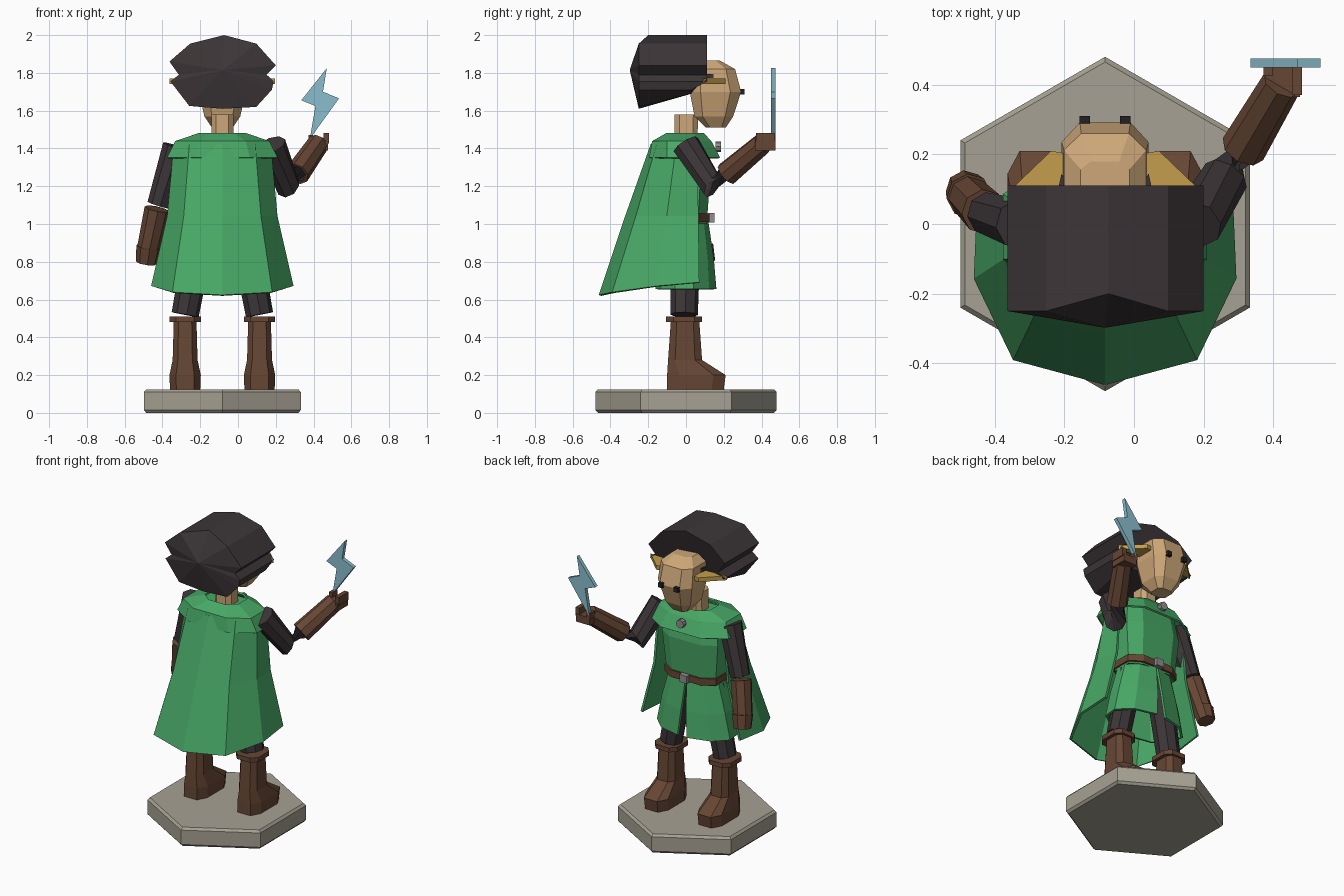
import bpy, bmesh, math
from mathutils import Vector

cube = bpy.data.objects.get("Cube")
if cube:
    bpy.data.objects.remove(cube)

CX = -0.083  # centre line of the figure


def material(name, *srgb):
    rgb = [((c / 255 + 0.055) / 1.055) ** 2.4 for c in srgb]
    m = bpy.data.materials.new(name)
    m.use_nodes = True
    m.diffuse_color = (*rgb, 1)
    m.node_tree.nodes["Principled BSDF"].inputs["Base Color"].default_value = (*rgb, 1)
    return m


green = material("cloak green", 72, 168, 102)
dark = material("charcoal cloth", 60, 53, 55)
leather = material("brown leather", 102, 70, 52)
stone = material("stone", 166, 161, 147)
skin = material("tan skin", 205, 167, 120)
gold = material("ochre ear", 196, 158, 76)
blue = material("pale blue", 138, 190, 206)
metal = material("grey metal", 145, 142, 140)
black = material("eye black", 34, 32, 36)


def loft(name, rings, mat, caps=True, closed=True, thick=0):
    """Skin a list of equal-length point rings."""
    bm = bmesh.new()
    rows = [[bm.verts.new(p) for p in ring] for ring in rings]
    n = len(rows[0])
    for a, b in zip(rows, rows[1:]):
        for i in range(n if closed else n - 1):
            j = (i + 1) % n
            bm.faces.new((a[i], a[j], b[j], b[i]))
    if caps:
        bm.faces.new(rows[0])
        bm.faces.new(rows[-1])
    bmesh.ops.recalc_face_normals(bm, faces=bm.faces)
    mesh = bpy.data.meshes.new(name)
    bm.to_mesh(mesh)
    bm.free()
    mesh.materials.append(mat)
    ob = bpy.data.objects.new(name, mesh)
    bpy.context.collection.objects.link(ob)
    if thick:
        mod = ob.modifiers.new("thickness", "SOLIDIFY")
        mod.thickness = thick
        mod.offset = 0
    return ob


def octagon(z, hw, y0, y1, cx=CX, cut=0.42):
    """Box outline with cut corners at height z."""
    c, d = hw * cut, (y1 - y0) / 2 * cut
    return [(cx + x, y, z) for x, y in (
        (-hw + c, y0), (hw - c, y0), (hw, y0 + d), (hw, y1 - d),
        (hw - c, y1), (-hw + c, y1), (-hw, y1 - d), (-hw, y0 + d))]


def box(name, centre, size, mat):
    x, y, z = centre
    a, b, c = (s / 2 for s in size)
    ring = [(-a, -b), (a, -b), (a, b), (-a, b)]
    return loft(name, [[(x + p, y + q, z + s) for p, q in ring] for s in (-c, c)], mat)


def limb(name, stations, mat, sides=8):
    """Tapered tube through (point, radius) stations."""
    pts = [Vector(p) for p, r in stations]
    rings = []
    for i, (p, r) in enumerate(stations):
        d = (pts[min(i + 1, len(pts) - 1)] - pts[max(i - 1, 0)]).normalized()
        u = d.cross(Vector((0.3, 1, 0.1))).normalized()
        v = d.cross(u)
        rings.append([pts[i] + r * (u * math.cos(t) + v * math.sin(t))
                      for t in ((k + 0.5) * math.tau / sides for k in range(sides))])
    return loft(name, rings, mat)


def mirrored(half):
    """Left half of a row, ending on the centre line, completed to the right."""
    full = half + [(-x, y, z) for x, y, z in reversed(half[:-1])]
    return [(CX + x, y, z) for x, y, z in full]


# Hexagonal plinth with a chamfered edge
def hexagon(r, z):
    return [(CX + r * math.sin(k * math.pi / 3), r * math.cos(k * math.pi / 3), z) for k in range(6)]


loft("plinth", [hexagon(0.465, 0), hexagon(0.48, 0.015), hexagon(0.48, 0.11), hexagon(0.465, 0.125)], stone)

# Boots, legs and ears
for side, s in (("right", -1), ("left", 1)):
    bx = CX + s * 0.197
    loft(side + "_boot", [octagon(0.125, 0.08, -0.1, 0.2, bx), octagon(0.2, 0.083, -0.1, 0.21, bx),
                          octagon(0.28, 0.066, -0.095, 0.085, bx), octagon(0.49, 0.06, -0.08, 0.07, bx)], leather)
    loft(side + "_boot_cuff", [octagon(z, 0.083, -0.105, 0.085, bx) for z in (0.48, 0.51)], leather)
    limb(side + "_leg", [((CX + s * 0.11, 0, 0.98), 0.08), ((CX + s * 0.197, -0.01, 0.52), 0.073)], dark)
    ear = [(0.1, 0.2), (0.155, 0.21), (0.28, 0.09), (0.1, 0.1)]
    loft(side + "_ear", [[(CX + s * x, y, z) for x, y in ear] for z in (1.742, 1.77)], gold)
    box(side + "_eye", (CX + s * 0.058, 0.292, 1.7), (0.03, 0.035, 0.03), black)
    tuft = [(0.1, 0.1), (0.135, 0.1), (0.125, 0.145)]
    loft(side + "_sideburn", [[(CX + s * x, y, z) for x, y in tuft] for z in (1.772, 1.795)], dark)

# Torso, belt and buckle
loft("torso", [octagon(1.0, 0.178, -0.11, 0.11), octagon(1.28, 0.205, -0.12, 0.13),
               octagon(1.45, 0.18, -0.1, 0.1)], green)
loft("belt", [octagon(z, 0.19, -0.125, 0.125) for z in (1.01, 1.055)], leather)
box("buckle", (CX, 0.135, 1.032), (0.055, 0.03, 0.05), metal)


# Flared tunic skirt, split at the front
def skirt_row(z, rx, ry, gap):
    arc = [gap + (math.tau - 2 * gap) * k / 10 for k in range(11)]
    return [(CX + rx * math.sin(t), ry * math.cos(t), z) for t in arc]


loft("tunic_skirt", [skirt_row(1.02, 0.18, 0.11, 0.02), skirt_row(0.82, 0.235, 0.14, 0.07),
                     skirt_row(0.655, 0.27, 0.155, 0.12)], green, caps=False, closed=False, thick=0.015)

# Cape hanging behind, open at the front
loft("cape", [mirrored(row) for row in (
    [(-0.24, 0.06, 1.42), (-0.25, -0.05, 1.42), (-0.17, -0.15, 1.42), (0, -0.18, 1.42)],
    [(-0.27, 0.065, 1.04), (-0.285, -0.1, 1.04), (-0.2, -0.26, 1.04), (0, -0.315, 1.04)],
    [(-0.36, 0.07, 0.69), (-0.37, -0.155, 0.67), (-0.26, -0.385, 0.637), (0, -0.455, 0.622)])],
    green, caps=False, closed=False, thick=0.015)

# Shoulder mantle and brooch
loft("mantle", [octagon(1.35, 0.288, -0.19, 0.175, cut=0.5), octagon(1.435, 0.245, -0.175, 0.13, cut=0.5),
                octagon(1.477, 0.12, -0.1, 0.09, cut=0.5)], green, caps=False, thick=0.012)
loft("brooch", [[(CX + 0.028 * math.cos(k * math.pi / 4), y, 1.41 + 0.028 * math.sin(k * math.pi / 4))
                 for k in range(8)] for y in (0.155, 0.185)], metal)

# Neck and head
loft("neck", [octagon(1.44, 0.058, -0.06, 0.06), octagon(1.58, 0.058, -0.06, 0.065)], skin)
loft("head", [octagon(1.51, 0.055, 0.105, 0.21), octagon(1.57, 0.095, 0.045, 0.25),
              octagon(1.7, 0.125, 0.02, 0.292), octagon(1.82, 0.118, 0.03, 0.26),
              octagon(1.865, 0.07, 0.07, 0.18)], skin)

# Large folded hat, with a faceted back fanning from one point
outline = [(0.01, 2.0), (-0.17, 1.955), (-0.28, 1.86), (-0.23, 1.79), (-0.275, 1.755), (-0.175, 1.625),
           (0, 1.61), (0.18, 1.62), (0.262, 1.71), (0.272, 1.755), (0.235, 1.79), (0.283, 1.84), (0.18, 1.955)]
front = [(CX + x, 0.11 if z > 1.74 else 0.03, max(z, 1.69)) for x, z in outline]
back = [(CX + x, -0.2 if z > 1.98 else -0.25, z) for x, z in outline]
tip = [(CX + x * 0.02, -0.297, 1.815 + (z - 1.815) * 0.02) for x, z in outline]
loft("hat", [front, back, tip], dark)

# Lowered right arm
limb("right_sleeve", [((-0.325, 0, 1.41), 0.075), ((-0.42, 0.03, 1.1), 0.062)], dark)
limb("right_glove", [((-0.43, 0.035, 1.08), 0.066), ((-0.475, 0.08, 0.87), 0.06)], leather)
limb("right_hand", [((-0.473, 0.08, 0.88), 0.066), ((-0.485, 0.1, 0.795), 0.056)], leather)

# Raised left arm with a cupped hand
elbow = (0.265, 0.14, 1.2)
limb("left_sleeve", [((0.18, 0.0, 1.42), 0.075), (elbow, 0.068), ((0.32, 0.225, 1.275), 0.058)], dark)
limb("left_glove", [((0.313, 0.215, 1.265), 0.066), ((0.425, 0.405, 1.425), 0.058)], leather)
box("left_palm", (0.427, 0.42, 1.415), (0.1, 0.11, 0.05), leather)
box("left_fingers", (0.468, 0.42, 1.455), (0.03, 0.1, 0.055), leather)
box("left_thumb", (0.385, 0.45, 1.45), (0.026, 0.05, 0.04), leather)

# Lightning bolt
bolt = [(0.47, 1.825), (0.335, 1.655), (0.41, 1.625), (0.38, 1.45), (0.535, 1.665), (0.45, 1.7)]
loft("lightning_bolt", [[(x, y, z) for x, z in bolt] for y in (0.45, 0.475)], blue)
